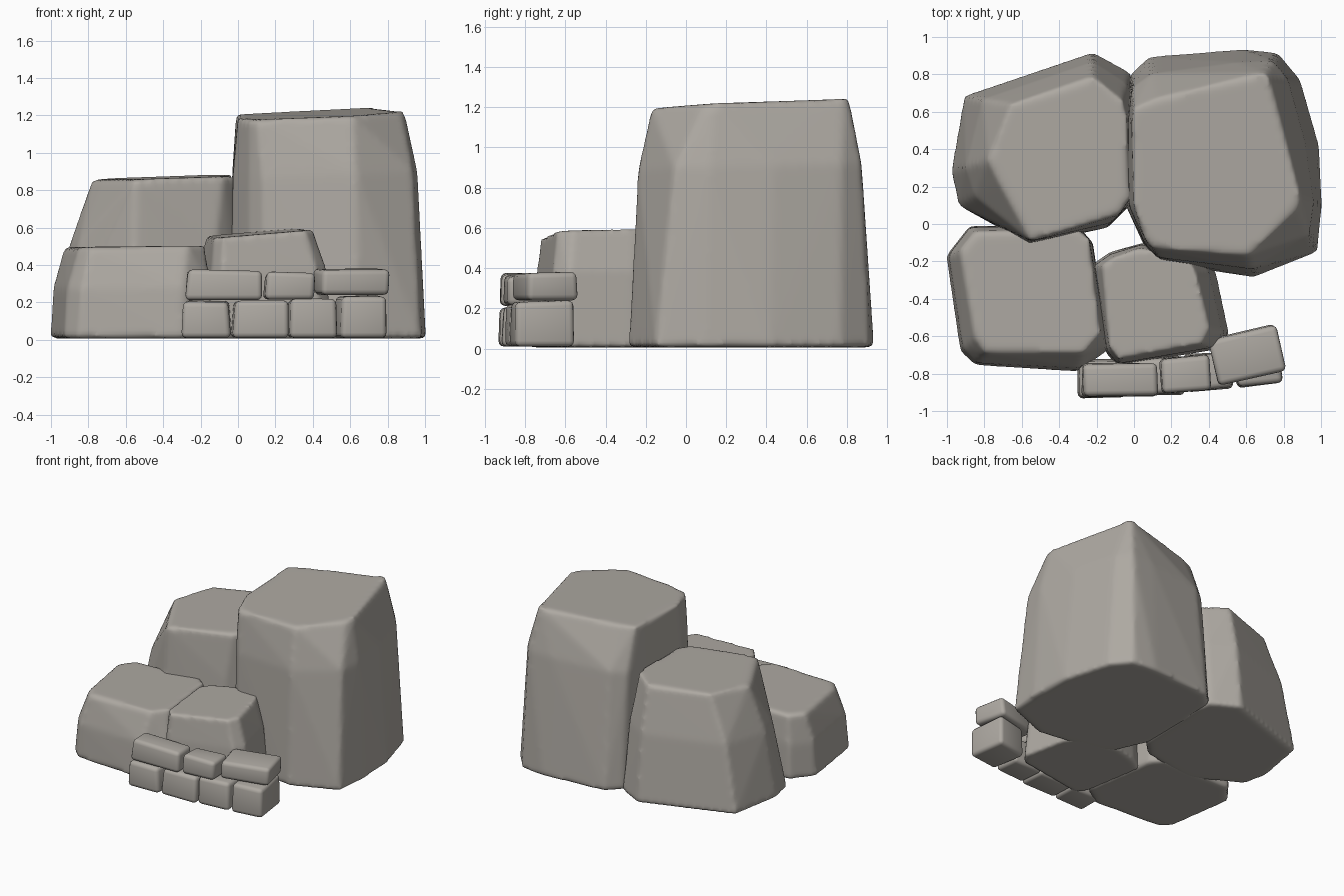
import bpy, bmesh, math, random
from mathutils import Vector, Matrix

random.seed(4)
stone = bpy.data.materials.new("warm grey stone")
stone.diffuse_color = (0.42, 0.395, 0.36, 1)


def finish(name, bm):
    bmesh.ops.recalc_face_normals(bm, faces=bm.faces)
    me = bpy.data.meshes.new(name)
    bm.to_mesh(me)
    bm.free()
    for p in me.polygons:
        p.use_smooth = True
    me.materials.append(stone)
    ob = bpy.data.objects.new(name, me)
    bpy.context.collection.objects.link(ob)
    return ob


def boulder(name, base, top, plane, mid_h, mid_t, voxel=0.02):
    """Hull of a base outline, a bulging middle outline and a tilted top outline."""
    a, b, c = plane
    bm = bmesh.new()
    for (x0, y0), (x1, y1) in zip(base, top):
        z1 = a + b * x1 + c * y1
        lo, hi = Vector((x0, y0, 0.006)), Vector((x1, y1, z1))
        mid = lo.lerp(hi, mid_t)
        mid.z = mid_h * z1
        for v in (lo, mid, hi):
            bm.verts.new(v)
    r = bmesh.ops.convex_hull(bm, input=bm.verts)
    loose = [v for v in bm.verts if not v.link_faces]
    bmesh.ops.delete(bm, geom=loose, context='VERTS')
    ob = finish(name, bm)
    # worn, softly rounded edges
    m = ob.modifiers.new("remesh", 'REMESH')
    m.mode = 'VOXEL'
    m.voxel_size = voxel
    m.use_smooth_shade = True
    s = ob.modifiers.new("soften", 'SMOOTH')
    s.factor = 0.5
    s.iterations = 5
    return ob


def block(name, cx, cy, sx, sy, z0, z1, turn, taper):
    """Small rounded building stone, slightly irregular."""
    bm = bmesh.new()
    bmesh.ops.create_cube(bm, size=1)
    for v in bm.verts:
        k = taper if v.co.z > 0 else 1
        j = lambda: random.uniform(-0.008, 0.008)
        z = z0 if v.co.z < 0 else z1 + j()
        v.co = Vector((v.co.x * sx * k + j(), v.co.y * sy * k + j(), z))
    bm.transform(Matrix.Translation((cx, cy, 0)) @ Matrix.Rotation(math.radians(turn), 4, 'Z'))
    ob = finish(name, bm)
    m = ob.modifiers.new("round", 'BEVEL')
    m.width = 0.028
    m.segments = 3
    m.limit_method = 'NONE'


# tall boulder, back right
boulder("tall_boulder",
        [(-0.02, 0.80), (0.08, 0.895), (0.58, 0.935), (0.77, 0.915), (0.89, 0.77), (0.99, 0.42),
         (1.005, 0.10), (0.98, -0.15), (0.64, -0.285), (0.15, -0.21), (0.06, -0.13), (-0.045, 0.10), (-0.045, 0.55)],
        [(0.0, 0.62), (0.12, 0.67), (0.52, 0.76), (0.70, 0.81), (0.72, 0.78), (0.80, 0.46),
         (0.89, 0.14), (0.87, 0.08), (0.61, -0.17), (0.10, -0.13), (0.06, -0.08), (0.0, 0.10), (-0.01, 0.55)],
        (1.178, 0.04, 0.045), 0.74, 0.4)

# medium boulder, back left
boulder("medium_boulder",
        [(-0.91, 0.685), (-0.22, 0.92), (-0.02, 0.81), (0.01, 0.70), (-0.02, 0.10),
         (-0.14, -0.02), (-0.56, -0.11), (-0.94, 0.10), (-0.98, 0.28)],
        [(-0.66, 0.64), (-0.22, 0.79), (-0.06, 0.66), (-0.04, 0.58), (-0.02, 0.14),
         (-0.08, 0.05), (-0.55, -0.09), (-0.72, 0.22), (-0.78, 0.34)],
        (0.875, 0.03, 0.015), 0.6, 0.4)

# low boulder, front left
boulder("low_boulder",
        [(-1.005, -0.17), (-0.88, -0.01), (-0.30, -0.01), (-0.22, -0.10), (-0.13, -0.67),
         (-0.30, -0.79), (-0.85, -0.755), (-0.93, -0.68)],
        [(-0.93, -0.14), (-0.85, -0.04), (-0.30, -0.03), (-0.24, -0.08), (-0.18, -0.58),
         (-0.27, -0.69), (-0.79, -0.69), (-0.85, -0.61)],
        (0.505, 0.01, 0.0), 0.55, 0.2)

# small boulder, front centre
boulder("small_boulder",
        [(-0.23, -0.22), (-0.13, -0.15), (0.05, -0.10), (0.36, -0.14), (0.44, -0.26),
         (0.51, -0.59), (0.45, -0.67), (-0.09, -0.76), (-0.15, -0.69)],
        [(-0.17, -0.22), (-0.11, -0.18), (0.03, -0.13), (0.29, -0.18), (0.33, -0.26),
         (0.40, -0.56), (0.36, -0.64), (-0.08, -0.72), (-0.13, -0.66)],
        (0.575, 0.08, 0.03), 0.65, 0.35, 0.016)

# two courses of wall stones: centre x, y, size x, y, bottom, top, turn, taper
courses = {
    "lower_wall_stone": [(-0.17, -0.825, 0.26, 0.20, 0.01, 0.205, 1, 0.93),
                         (0.12, -0.815, 0.30, 0.20, 0.01, 0.205, 2, 0.94),
                         (0.40, -0.79, 0.26, 0.20, 0.01, 0.22, 4, 0.94),
                         (0.655, -0.72, 0.25, 0.29, 0.01, 0.235, 9, 0.96)],
    "upper_wall_stone": [(-0.075, -0.83, 0.41, 0.18, 0.212, 0.37, 1, 0.95),
                         (0.275, -0.80, 0.265, 0.19, 0.215, 0.36, 4, 0.95),
                         (0.605, -0.70, 0.37, 0.25, 0.24, 0.38, 13, 0.98)],
}
for name, stones in courses.items():
    for i, s in enumerate(stones):
        block(f"{name}_{i + 1}", *s)
